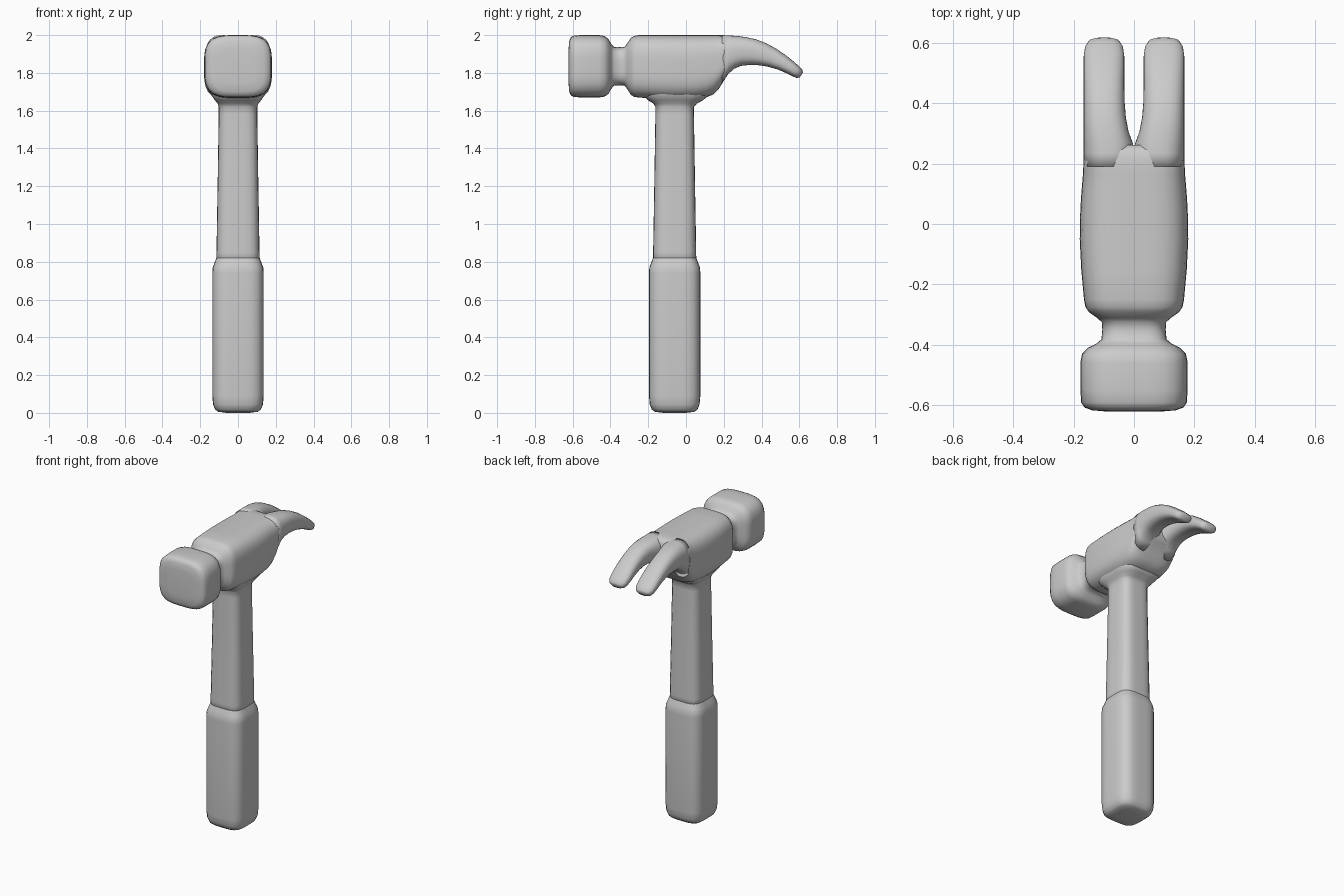
import bpy, bmesh
from math import cos, sin, pi


def loft(name, rings, power, n=32):
    """Skin rounded-square rings. Ring: x0, x1, then two opposite edge points in the YZ plane."""
    bm = bmesh.new()
    loops = []
    for x0, x1, ya, za, yb, zb in rings:
        loop = []
        for i in range(n):
            a = 2 * pi * (i + 0.5) / n
            c, s = cos(a), sin(a)
            k = (abs(c) ** power + abs(s) ** power) ** (-1 / power)
            u, v = c * k, s * k
            loop.append(bm.verts.new(((x0 + x1) / 2 + u * (x1 - x0) / 2,
                                      (ya + yb) / 2 + v * (ya - yb) / 2,
                                      (za + zb) / 2 + v * (za - zb) / 2)))
        loops.append(loop)
    for p, q in zip(loops, loops[1:]):
        for i in range(n):
            j = (i + 1) % n
            bm.faces.new((p[i], p[j], q[j], q[i]))
    bm.faces.new(loops[0][::-1])
    bm.faces.new(loops[-1])
    bmesh.ops.recalc_face_normals(bm, faces=bm.faces)
    me = bpy.data.meshes.new(name)
    bm.to_mesh(me)
    bm.free()
    ob = bpy.data.objects.new(name, me)
    bpy.context.collection.objects.link(ob)
    me.shade_smooth()
    return ob


def upright(rows):
    # z, half width (square section around the handle axis)
    return [(-r, r, -0.06 - r, z, -0.06 + r, z) for z, r in rows]


def along_y(rows):
    # y, half width, bottom z, top z
    return [(-w, w, y, t, y, b) for y, w, b, t in rows]


# Grip
loft("grip", upright([(0.0, 0.06), (0.006, 0.105), (0.018, 0.121), (0.045, 0.132),
                      (0.09, 0.136), (0.40, 0.136), (0.74, 0.136), (0.77, 0.134),
                      (0.79, 0.126), (0.815, 0.117), (0.83, 0.11)]), 4)

# Shaft, flaring into the head
shaft = upright([(0.78, 0.115), (0.85, 0.114), (1.2, 0.108), (1.58, 0.102), (1.62, 0.102)])
shaft += [(-0.108, 0.108, -0.172, 1.637, 0.057, 1.637),
          (-0.122, 0.122, -0.20, 1.655, 0.09, 1.655),
          (-0.14, 0.14, -0.225, 1.68, 0.12, 1.68),
          (-0.15, 0.15, -0.23, 1.74, 0.12, 1.74)]
loft("shaft", shaft, 4)

# Striking face, neck and body of the head
loft("head", along_y([
    (-0.622, 0.09, 1.745, 1.925), (-0.618, 0.138, 1.70, 1.97), (-0.609, 0.164, 1.68, 1.99),
    (-0.592, 0.175, 1.672, 1.998), (-0.55, 0.178, 1.67, 2.0), (-0.46, 0.178, 1.67, 2.0),
    (-0.43, 0.172, 1.675, 1.995), (-0.41, 0.152, 1.69, 1.978), (-0.395, 0.122, 1.716, 1.952),
    (-0.382, 0.108, 1.732, 1.938), (-0.35, 0.105, 1.734, 1.936), (-0.325, 0.107, 1.732, 1.938),
    (-0.312, 0.122, 1.716, 1.955), (-0.292, 0.15, 1.684, 1.985), (-0.275, 0.161, 1.673, 1.995),
    (-0.25, 0.166, 1.67, 2.0), (-0.15, 0.175, 1.662, 2.0), (-0.05, 0.18, 1.658, 2.0),
    (0.05, 0.178, 1.661, 2.0), (0.11, 0.174, 1.672, 2.0), (0.145, 0.171, 1.686, 2.0),
    (0.17, 0.169, 1.71, 2.0), (0.195, 0.168, 1.75, 2.0), (0.22, 0.165, 1.79, 1.997),
    (0.245, 0.155, 1.815, 1.992), (0.262, 0.14, 1.835, 1.975)]), 3.6, 40)

# Claw prongs: x inner, x outer, top y z, bottom y z
prong = [(0.0, 0.168, 0.19, 2.0, 0.19, 1.745), (0.0, 0.167, 0.235, 1.998, 0.225, 1.795),
         (0.003, 0.167, 0.275, 1.995, 0.255, 1.822), (0.018, 0.167, 0.32, 1.989, 0.29, 1.837),
         (0.027, 0.167, 0.37, 1.978, 0.335, 1.842), (0.031, 0.167, 0.425, 1.957, 0.38, 1.841),
         (0.032, 0.167, 0.48, 1.927, 0.43, 1.834), (0.032, 0.167, 0.53, 1.892, 0.485, 1.818),
         (0.032, 0.167, 0.575, 1.856, 0.53, 1.799), (0.036, 0.163, 0.602, 1.832, 0.562, 1.783),
         (0.047, 0.152, 0.617, 1.815, 0.585, 1.773), (0.068, 0.131, 0.619, 1.802, 0.602, 1.776)]
for side, sx in (("right", 1), ("left", -1)):
    loft("claw_" + side, [(sx * a, sx * b, *rest) for a, b, *rest in prong], 2.7, 28)
